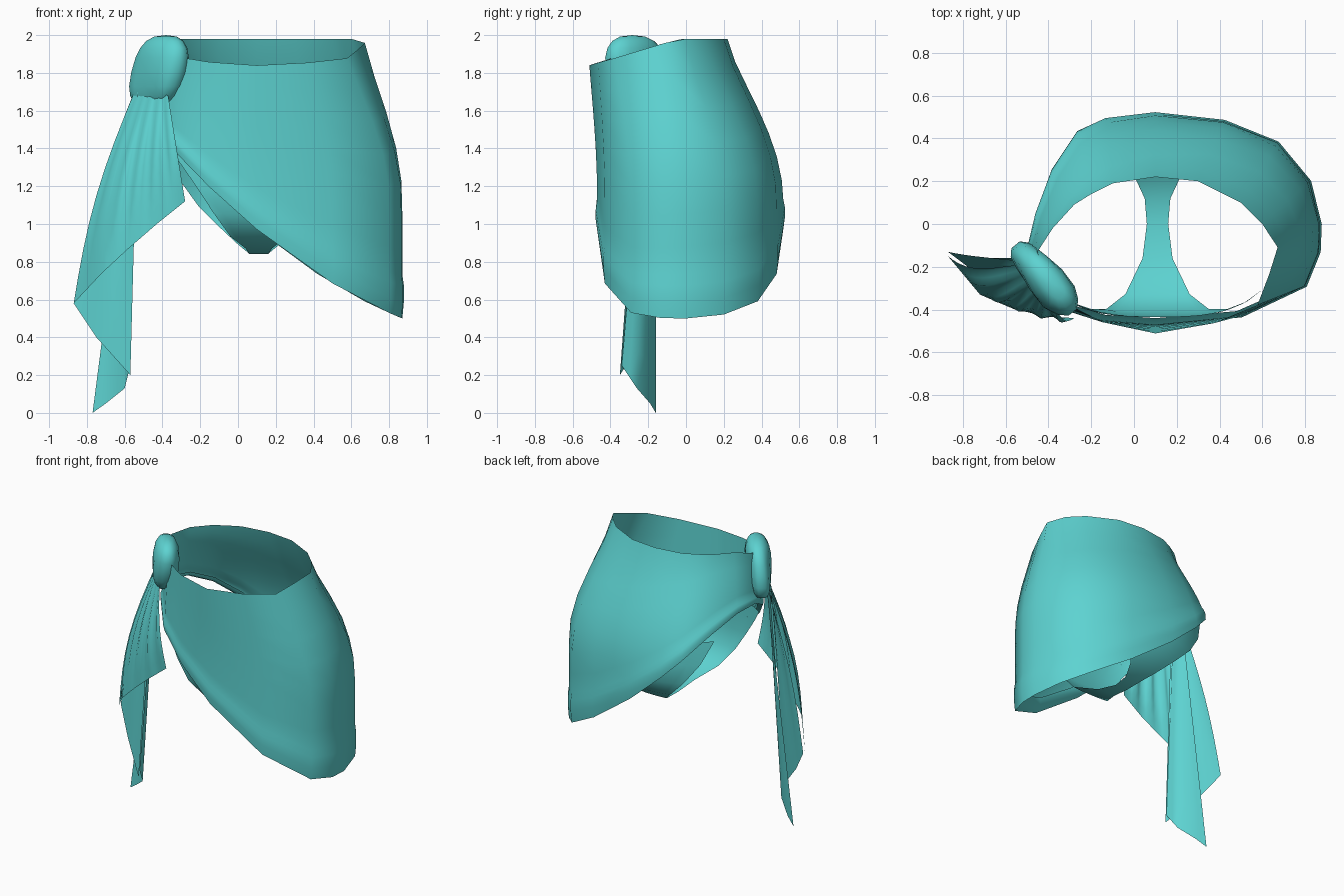
import bpy
import math
from mathutils import Vector, Matrix

cube = bpy.data.objects.get("Cube")
if cube:
    bpy.data.objects.remove(cube)

cloth = bpy.data.materials.new("turquoise_cloth")
cloth.use_nodes = True
colour = (0.11, 0.65, 0.64, 1)
cloth.diffuse_color = colour
cloth.node_tree.nodes["Principled BSDF"].inputs["Base Color"].default_value = colour


def finish(obj, angle=45):
    obj.data.materials.clear()
    obj.data.materials.append(cloth)
    bpy.ops.object.select_all(action="DESELECT")
    obj.select_set(True)
    bpy.context.view_layer.objects.active = obj
    bpy.ops.object.shade_smooth_by_angle(angle=math.radians(angle))


def sheet(name, rows, closed=False, angle=45):
    """Skin a grid of points, given as equally long rows."""
    n = len(rows[0])
    faces = []
    for r in range(len(rows) - 1):
        for c in range(n if closed else n - 1):
            d = (c + 1) % n
            faces.append((r * n + c, (r + 1) * n + c, (r + 1) * n + d, r * n + d))
    mesh = bpy.data.meshes.new(name)
    mesh.from_pydata([p for row in rows for p in row], [], faces)
    obj = bpy.data.objects.new(name, mesh)
    bpy.context.collection.objects.link(obj)
    finish(obj, angle)


def along(points, t):
    """Point at fraction t of a list of points."""
    f = t * (len(points) - 1)
    i = min(int(f), len(points) - 2)
    return Vector(points[i]).lerp(Vector(points[i + 1]), f - i)


def hem_height(x):
    s = 0.87 - x
    return 0.5 + 0.40 * s + 0.275 * s * s


# Wrapped skirt: waist outline blends into hip outline, hem slants up to the knot
waist = [(.67, -.11), (.6, .0), (.5, .1), (.3, .2), (.1, .22), (-.1, .19),
         (-.2, .14), (-.28, .09), (-.38, -.02), (-.45, -.13), (-.42, -.24), (-.31, -.37),
         (-.15, -.46), (.1, -.52), (.35, -.47), (.55, -.39), (.62, -.24)]
hips = [(.87, 0), (.82, .2), (.67, .38), (.42, .48), (.1, .515), (-.13, .495),
        (-.27, .46), (-.42, .31), (-.51, .1), (-.53, -.1), (-.46, -.27), (-.33, -.4),
        (-.15, -.45), (.1, -.47), (.5, -.43), (.8, -.29), (.865, -.13)]


def skirt_point(c, z, push=0.0):
    d = min(max((1.97 - z) / 0.85, 0), 1)
    w = math.sin(d * math.pi / 2) ** 1.25
    p = Vector(waist[c]).lerp(Vector(hips[c]), w)
    p += (Vector(hips[c]) - Vector((0.13, 0))).normalized() * push
    return (p.x, p.y, z)


skirt_rows = []
for t in (0, .12, .25, .38, .5, .62, .74, .84, .88, .94, 1, .97, .9):
    lining = len(skirt_rows) > 10
    push = -0.03 if lining else (0.008 if .87 < t < .95 else 0)
    row = []
    for c in range(len(hips)):
        top = min(1.84 + 0.29 * (waist[c][1] + 0.52), 1.98)
        row.append(skirt_point(c, top + (hem_height(hips[c][0]) - top) * t, push))
    skirt_rows.append(row)
sheet("wrapped_skirt", skirt_rows, closed=True, angle=60)

# Briefs under the skirt: curved strip of (y, z, half width) from front to back
briefs_path = [(-.435, 1.4, .5), (-.435, 1.3, .42), (-.43, 1.18, .33), (-.41, 1.05, .24),
               (-.33, .93, .15), (-.16, .87, .07), (0, .84, .05), (.12, .85, .06),
               (.23, .89, .11), (.33, .97, .2), (.39, 1.08, .32), (.4, 1.22, .43),
               (.38, 1.38, .5)]
briefs_rows = []
for y, z, half in briefs_path:
    row = []
    power = 3 if y < 0 else 2
    for i in range(11):
        x = half * (i / 5 - 1)
        row.append((0.11 + x, y * math.sqrt(1 - (abs(x) / 0.62) ** power),
                    z + 0.15 * x * x))
    briefs_rows.append(row)
sheet("briefs", briefs_rows)

# Knot: squarish flattened ball turned along the hip, leaning inward at the top
bpy.ops.mesh.primitive_uv_sphere_add(segments=14, ring_count=10, radius=1)
knot = bpy.context.object
knot.name = "knot"
turn = Matrix.Rotation(math.radians(-51), 3, "Z")
for v in knot.data.vertices:
    square = [math.copysign(abs(k) ** 0.8, k) for k in v.co]
    pinch = 1 + 0.12 * math.sin(3 * v.co.x + 2 * v.co.z)
    p = turn @ Vector((square[0] * 0.2, square[1] * 0.085 * pinch, square[2] * 0.195))
    p.x += 0.2 * p.z
    p.y -= 0.15 * p.z
    v.co = p + Vector((-0.42, -0.255, 1.805))
finish(knot, 60)


def drape(name, top, bottom, cols, bulge=(0, 0), pleat=0.0):
    """Cloth hanging from a top line to a bottom line, with pleats fading out."""
    rows = []
    for r in range(9):
        s = r / 8
        row = []
        for c in range(cols + 1):
            t = c / cols
            p = along(top, t).lerp(along(bottom, t), s)
            swell = math.sin(math.pi * s)
            p.x += bulge[0] * swell * (1 - t)
            p.y += bulge[1] * swell
            p.y += pleat * math.sin(c * math.pi / 2) * swell
            row.append(p)
        rows.append(row)
    sheet(name, rows, angle=80)


# Hanging ends of the cloth: pleated fan in front, folded layers behind
drape("front_fan", [(-.54, -.19, 1.72), (-.46, -.3, 1.71), (-.37, -.39, 1.68)],
      [(-.87, -.15, .58), (-.72, -.33, .74), (-.58, -.39, .87),
       (-.43, -.43, 1.0), (-.28, -.44, 1.12)], 20, (-.045, -.035), .013)
drape("middle_fold", [(-.55, -.17, 1.7), (-.54, -.2, 1.7), (-.53, -.24, 1.7)],
      [(-.87, -.13, .58), (-.75, -.22, .4), (-.57, -.35, .2)], 6, (-.04, 0), .008)
drape("back_tail", [(-.55, -.16, 1.7), (-.54, -.18, 1.7), (-.53, -.22, 1.7)],
      [(-.77, -.16, 0), (-.7, -.19, .05), (-.6, -.26, .13), (-.57, -.34, .25)], 6)
